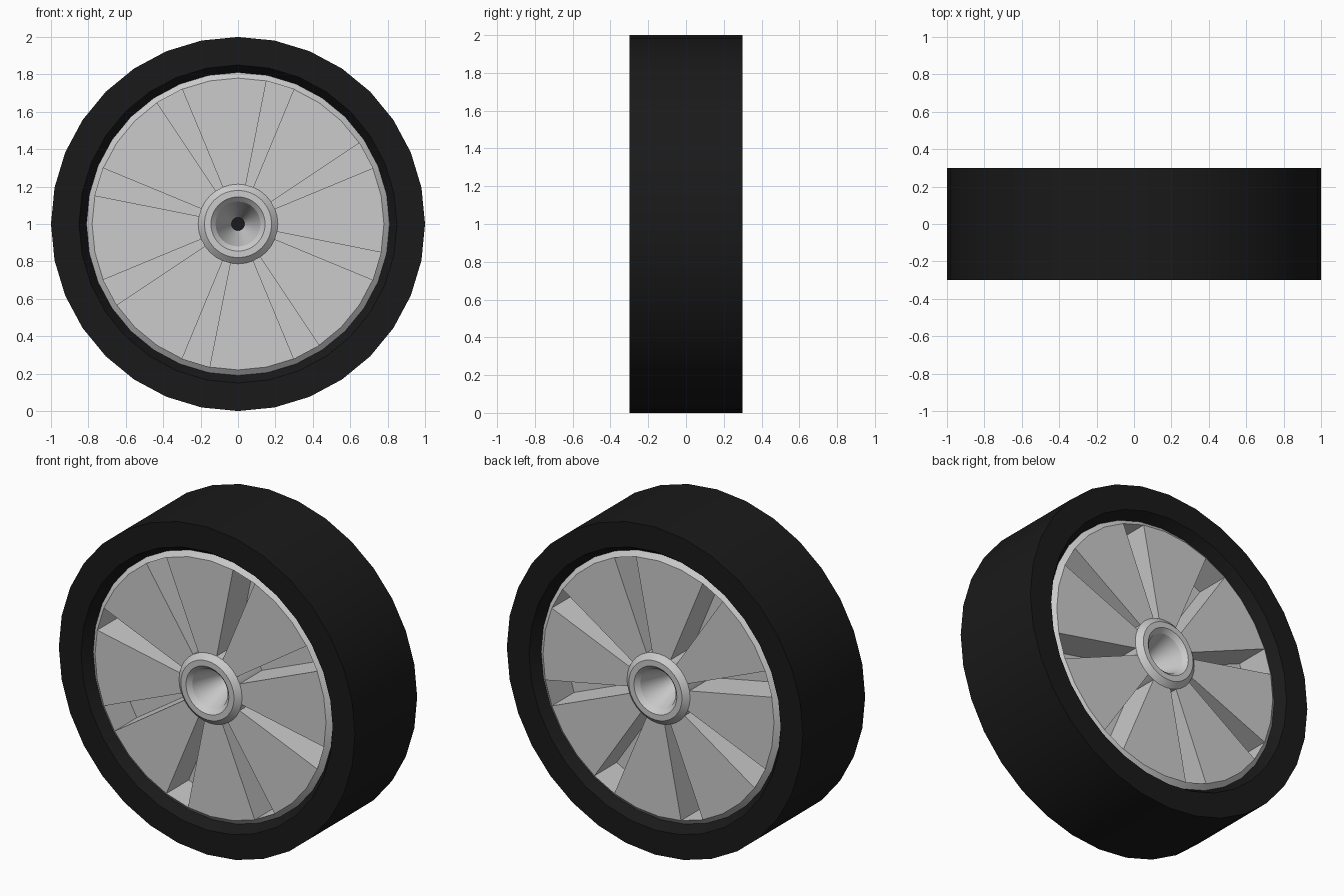
import bpy, bmesh
from math import sin, cos, tau, radians

if "Cube" in bpy.data.objects:
    bpy.data.objects.remove(bpy.data.objects["Cube"])

N = 32            # segments around the wheel
FACE = -0.265     # front plane of the wheel disc
FLOOR = -0.05     # bottom of the slots


def point(r, k, y):
    a = tau * k / N
    return (r * cos(a), y, 1 + r * sin(a))


def finish(name, quads, color=None):
    """Make a front half from quads, then mirror it to the back."""
    bm = bmesh.new()
    for q in quads:
        bm.faces.new([bm.verts.new(p) for p in q])
    half = bm.faces[:]
    dup = bmesh.ops.duplicate(bm, geom=bm.verts[:] + bm.edges[:] + half)["geom"]
    for v in [g for g in dup if isinstance(g, bmesh.types.BMVert)]:
        v.co.y = -v.co.y
    bmesh.ops.reverse_faces(bm, faces=[g for g in dup if isinstance(g, bmesh.types.BMFace)])
    bmesh.ops.remove_doubles(bm, verts=bm.verts[:], dist=1e-5)
    me = bpy.data.meshes.new(name)
    bm.to_mesh(me)
    bm.free()
    ob = bpy.data.objects.new(name, me)
    bpy.context.collection.objects.link(ob)
    if color:
        mat = bpy.data.materials.new(name + "_paint")
        mat.diffuse_color = color
        mat.use_nodes = True
        mat.node_tree.nodes["Principled BSDF"].inputs["Base Color"].default_value = mat.diffuse_color
        me.materials.append(mat)
    bpy.ops.object.select_all(action='DESELECT')
    ob.select_set(True)
    bpy.context.view_layer.objects.active = ob
    bpy.ops.object.shade_smooth_by_angle(angle=radians(25))
    return ob


def lathe(profile):
    """Spin (radius, y) points, listed from outside to centre, around the axle."""
    return [[point(r0, k, y0), point(r1, k, y1), point(r1, k + 1, y1), point(r0, k + 1, y0)]
            for (r0, y0), (r1, y1) in zip(profile, profile[1:]) for k in range(N)]


BLACK = (0.01, 0.01, 0.01, 1)

# Tyre: flat tread, flat side wall, sloped inner lip
finish("tyre", lathe([(1, 0), (1, -0.3), (0.85, -0.3), (0.81, -0.24)]), BLACK)

# Chamfered rim edge
finish("rim_edge", lathe([(0.81, -0.24), (0.78, FACE)]))

# Disc with eight wedge-shaped slots
R0, R1 = 0.2, 0.78
quads = []
for k in range(N):
    slot = k % 4 == 2
    y = FLOOR if slot else FACE
    quads.append([point(R1, k, y), point(R0, k, y), point(R0, k + 1, y), point(R1, k + 1, y)])
    if slot:
        # lower side, upper side, outer end, hub end
        quads.append([point(R1, k, FACE), point(R0, k, FACE), point(R0, k, FLOOR), point(R1, k, FLOOR)])
        quads.append([point(R0, k + 1, FACE), point(R1, k + 1, FACE), point(R1, k + 1, FLOOR), point(R0, k + 1, FLOOR)])
        quads.append([point(R1, k + 1, FACE), point(R1, k, FACE), point(R1, k, FLOOR), point(R1, k + 1, FLOOR)])
        quads.append([point(R0, k, FACE), point(R0, k + 1, FACE), point(R0, k + 1, FLOOR), point(R0, k, FLOOR)])
finish("slotted_disc", quads)

# Hub: outer chamfer, flat ring, inner chamfer, tapering bore
finish("hub", lathe([(0.213, FLOOR), (0.213, FACE), (0.18, -0.295), (0.145, -0.295),
                     (0.12, -0.27), (0.035, -0.03)]))

# Dark plug at the bottom of the bore
finish("bore_plug", [[point(0.035, k, -0.03), point(0, 0, -0.03), point(0.035, k + 1, -0.03)]
                     for k in range(N)], BLACK)
